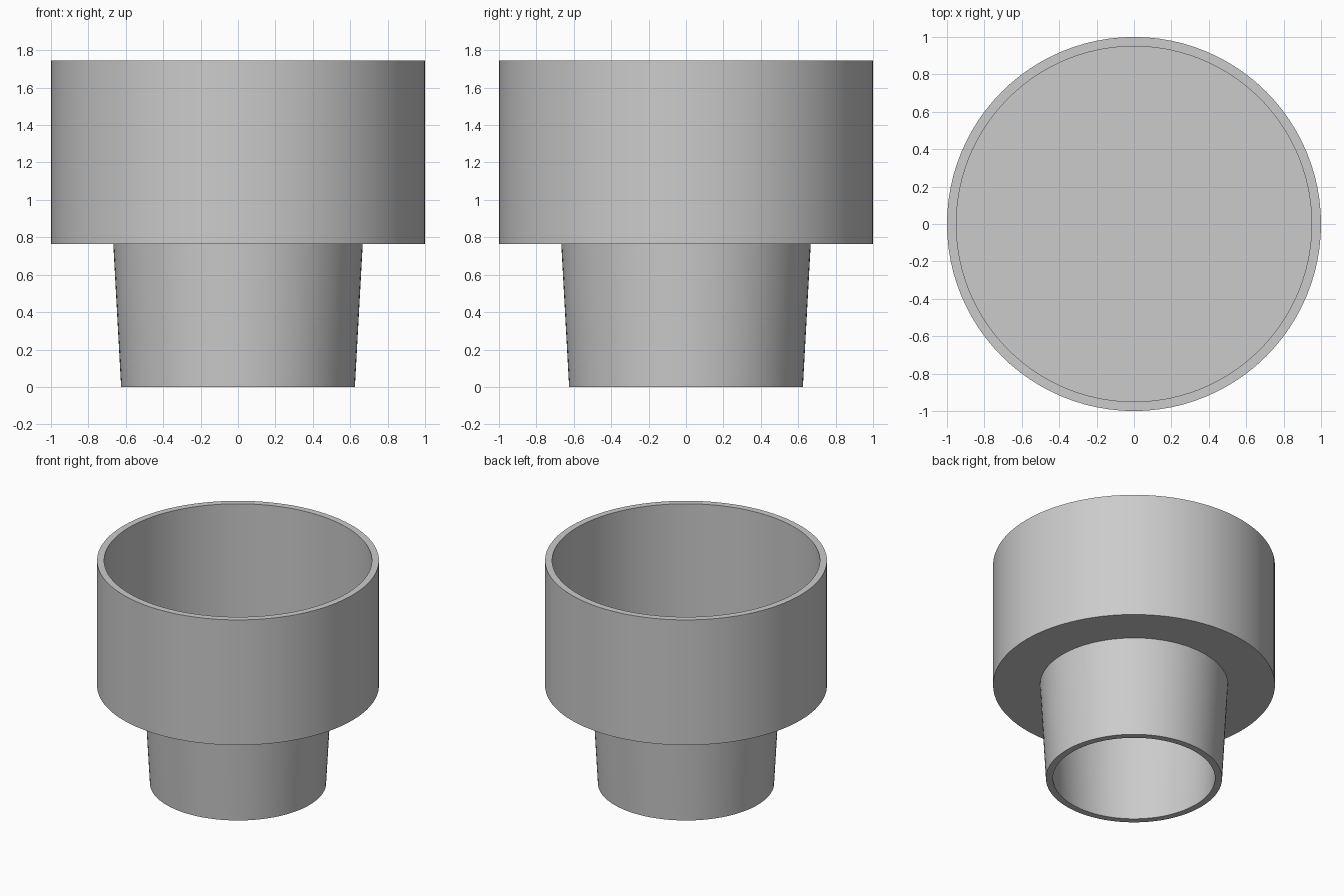
import bpy
import bmesh
import math

SEGMENTS = 96

cube = bpy.data.objects.get("Cube")
if cube:
    bpy.data.objects.remove(cube, do_unlink=True)

# Single grey plastic colour
grey = bpy.data.materials.new("plain_grey")
grey.use_nodes = True
colour = (0.6, 0.6, 0.6, 1)
grey.diffuse_color = colour
grey.node_tree.nodes["Principled BSDF"].inputs["Base Color"].default_value = colour


def lathe(name, profile):
    """Spin a (radius, height) profile about the z axis."""
    bm = bmesh.new()
    verts = [bm.verts.new((r, 0, z)) for r, z in profile]
    edges = [bm.edges.new(pair) for pair in zip(verts, verts[1:])]
    bmesh.ops.spin(bm, geom=verts + edges, cent=(0, 0, 0), axis=(0, 0, 1),
                   angle=math.tau, steps=SEGMENTS, use_merge=True)
    bmesh.ops.remove_doubles(bm, verts=bm.verts, dist=0.0001)
    bmesh.ops.recalc_face_normals(bm, faces=bm.faces)
    mesh = bpy.data.meshes.new(name)
    bm.to_mesh(mesh)
    bm.free()
    mesh.materials.append(grey)
    obj = bpy.data.objects.new(name, mesh)
    bpy.context.collection.objects.link(obj)
    bpy.ops.object.select_all(action="DESELECT")
    obj.select_set(True)
    bpy.context.view_layer.objects.active = obj
    bpy.ops.object.shade_smooth_by_angle(angle=math.radians(30))
    return obj


# Wide open cup above a tapered hollow spigot, parted by a solid floor
wall = 0.05
step, top, floor = 0.765, 1.745, 0.815
lathe("stepped_cup", [
    (0, floor), (1 - wall, floor), (1 - wall, top), (1, top),
    (1, step), (0.667, step), (0.625, 0),
    (0.625 - wall, 0), (0.667 - wall, step), (0, step),
])
